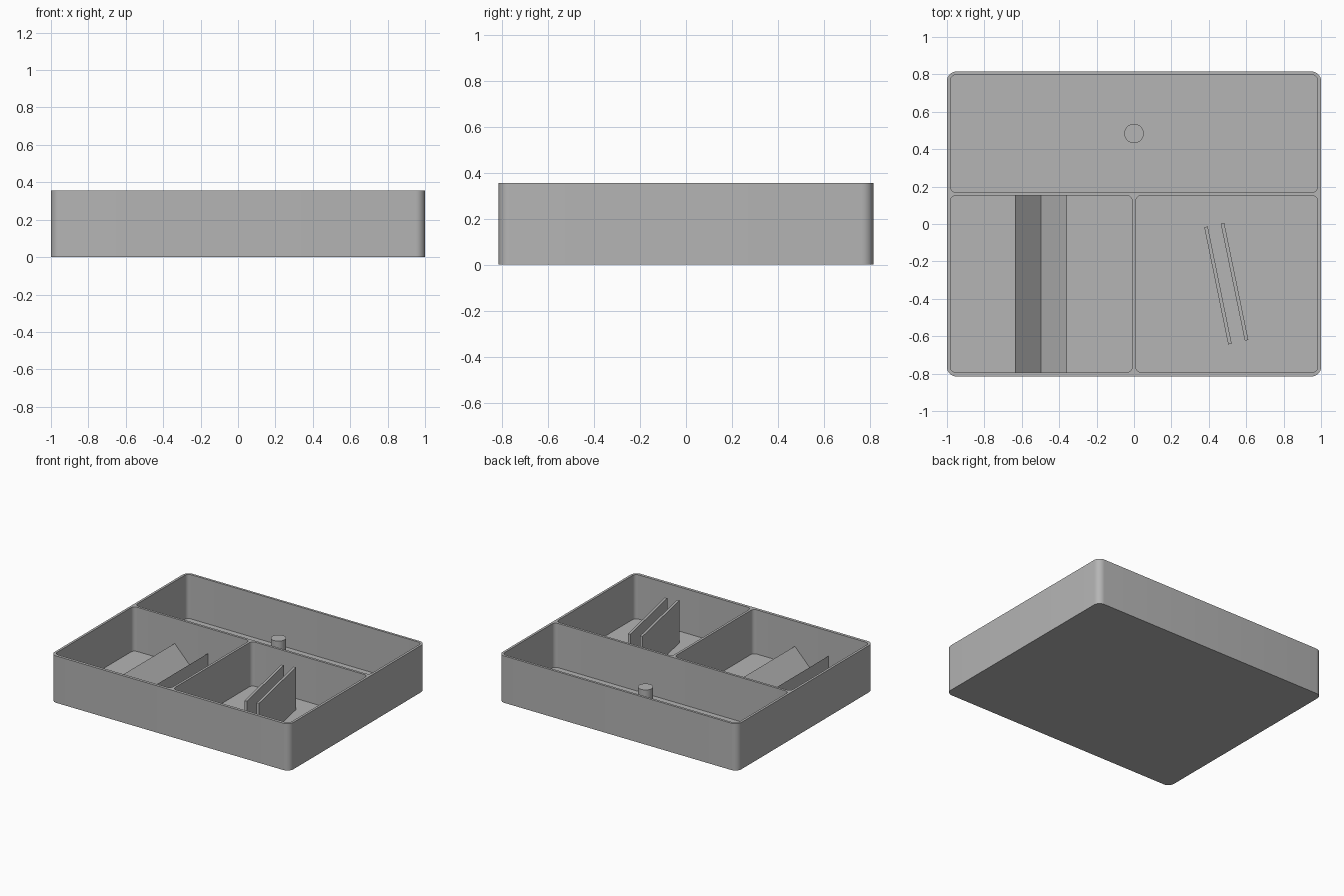
import bpy, bmesh, math
from mathutils import Vector

if "Cube" in bpy.data.objects:
    bpy.data.objects.remove(bpy.data.objects["Cube"])

grey = bpy.data.materials.new("plain grey")
grey.diffuse_color = (0.46, 0.46, 0.46, 1)
grey.use_nodes = True
grey.node_tree.nodes["Principled BSDF"].inputs["Base Color"].default_value = grey.diffuse_color

FLOOR, TOP = 0.02, 0.355


def rounded_outline(x0, x1, y0, y1, r, steps=8):
    """Counter-clockwise rectangle outline with rounded corners."""
    pts = []
    corners = [(x1 - r, y1 - r), (x0 + r, y1 - r), (x0 + r, y0 + r), (x1 - r, y0 + r)]
    for q, (cx, cy) in enumerate(corners):
        for i in range(steps + 1):
            a = math.pi / 2 * (q + i / steps)
            pts.append((cx + r * math.cos(a), cy + r * math.sin(a)))
    return pts


def extrude(name, outlines, offset):
    """Solid made by sweeping closed 3D outlines along an offset."""
    bm = bmesh.new()
    for pts in outlines:
        face = bm.faces.new([bm.verts.new(p) for p in pts])
        new = bmesh.ops.extrude_face_region(bm, geom=[face], use_keep_orig=True)
        verts = [g for g in new["geom"] if isinstance(g, bmesh.types.BMVert)]
        bmesh.ops.translate(bm, verts=verts, vec=Vector(offset))
    bmesh.ops.recalc_face_normals(bm, faces=bm.faces)
    mesh = bpy.data.meshes.new(name)
    bm.to_mesh(mesh)
    bm.free()
    mesh.materials.append(grey)
    obj = bpy.data.objects.new(name, mesh)
    bpy.context.collection.objects.link(obj)
    return obj


def smooth(obj):
    bpy.ops.object.select_all(action='DESELECT')
    obj.select_set(True)
    bpy.context.view_layer.objects.active = obj
    bpy.ops.object.shade_smooth_by_angle(angle=math.radians(30))


def at_height(pts, z):
    return [(x, y, z) for x, y in pts]


# Tray body with three rounded compartments cut from the top
tray = extrude("tray", [at_height(rounded_outline(-1, 1, -0.815, 0.815, 0.05), 0)], (0, 0, TOP))
pockets = [(-0.982, 0.982, 0.17, 0.797),
           (-0.982, -0.009, -0.793, 0.152),
           (0.009, 0.982, -0.793, 0.152)]
cutter = extrude("compartment_cutter",
                 [at_height(rounded_outline(*p, 0.03), FLOOR) for p in pockets], (0, 0, 0.5))
cut = tray.modifiers.new("compartments", 'BOOLEAN')
cut.operation, cut.solver, cut.object = 'DIFFERENCE', 'EXACT', cutter
bpy.context.view_layer.objects.active = tray
bpy.ops.object.modifier_apply(modifier=cut.name)
bpy.data.objects.remove(cutter)
smooth(tray)

# V-shaped cradle: two mirrored wedges in the left compartment
for side, name in ((-1, "cradle_wedge_left"), (1, "cradle_wedge_right")):
    profile = [(0, FLOOR), (0.14, FLOOR), (0.14, 0.165)]
    extrude(name, [[(-0.497 + side * x, -0.793, z) for x, z in profile]], (0, 0.945, 0))

# Pair of slanted upright plates in the right compartment
for name, back, front in (("upright_plate_left", (0.385, -0.015), (0.513, -0.642)),
                          ("upright_plate_right", (0.473, 0.005), (0.602, -0.622))):
    a, b = Vector(back), Vector(front)
    d = (b - a).normalized()
    n = Vector((-d.y, d.x)) * 0.0095
    extrude(name, [at_height([a + n, a - n, b - n, b + n], FLOOR)], (0, 0, 0.32))

# Round peg in the back compartment
peg = extrude("peg", [at_height(rounded_outline(-0.052, 0.052, 0.432, 0.536, 0.0519), FLOOR)],
              (0, 0, 0.23))
smooth(peg)
